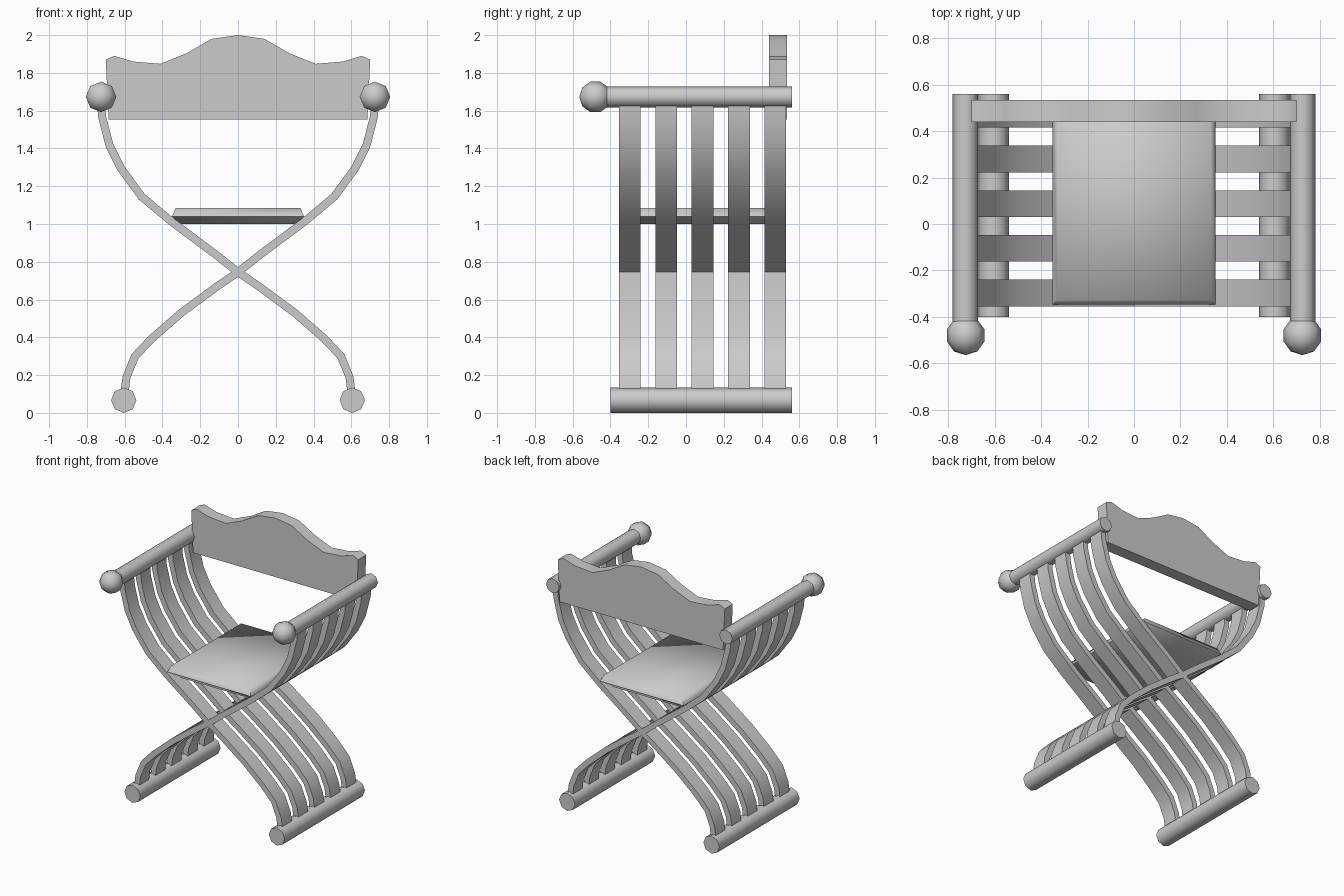
import bpy, bmesh
from math import radians
from mathutils import Matrix, Vector

cube = bpy.data.objects.get("Cube")
if cube:
    bpy.data.objects.remove(cube, do_unlink=True)

GREY = (0.6, 0.6, 0.6, 1.0)
grey = bpy.data.materials.new("light_grey")
grey.use_nodes = True
grey.diffuse_color = GREY
grey.node_tree.nodes["Principled BSDF"].inputs["Base Color"].default_value = GREY

ALONG_Y = Matrix.Rotation(radians(90), 4, 'X')


def finish(name, bm, angle=50, mirror=False):
    """Turn a bmesh into a smooth-shaded object, optionally mirrored across x."""
    bmesh.ops.recalc_face_normals(bm, faces=bm.faces)
    mesh = bpy.data.meshes.new(name)
    bm.to_mesh(mesh)
    bm.free()
    mesh.materials.append(grey)
    mesh.shade_smooth()
    mesh.set_sharp_from_angle(angle=radians(angle))
    obj = bpy.data.objects.new(name, mesh)
    bpy.context.collection.objects.link(obj)
    if mirror:
        obj.modifiers.new("Mirror", 'MIRROR').use_mirror_merge = False
    return obj


def rod(name, x, z, radius, y0, y1):
    """Eight-sided rail running front to back, on both sides."""
    bm = bmesh.new()
    place = Matrix.Translation((x, (y0 + y1) / 2, z)) @ ALONG_Y
    bmesh.ops.create_cone(bm, cap_ends=True, segments=8, radius1=radius,
                          radius2=radius, depth=y1 - y0, matrix=place)
    finish(name, bm, mirror=True)


def prism(name, outline, y0, y1):
    """Extrude an x-z outline from y0 to y1."""
    bm = bmesh.new()
    face = bm.faces.new([bm.verts.new((x, y0, z)) for x, z in outline])
    ext = bmesh.ops.extrude_face_region(bm, geom=[face])["geom"]
    bmesh.ops.translate(bm, vec=(0, y1 - y0, 0),
                        verts=[v for v in ext if isinstance(v, bmesh.types.BMVert)])
    return finish(name, bm)


def ribbon(path, thickness):
    """Outline of constant thickness around a centre line, with mitred bends."""
    pts = [Vector(p) for p in path]
    upper, lower = [], []
    for i, p in enumerate(pts):
        before = (p - pts[i - 1]).normalized() if i else None
        after = (pts[i + 1] - p).normalized() if i < len(pts) - 1 else None
        a, b = before or after, after or before
        tangent = (a + b).normalized()
        side = Vector((-tangent.y, tangent.x)) * thickness / 2 / tangent.dot(a)
        upper.append(p + side)
        lower.append(p - side)
    return upper + lower[::-1]


# Foot rails and arm rails
rod("foot_rails", 0.605, 0.067, 0.067, -0.40, 0.56)
rod("arm_rails", 0.726, 1.673, 0.055, -0.45, 0.56)

# Round knobs at the front of the arms
bm = bmesh.new()
bmesh.ops.create_uvsphere(bm, u_segments=8, v_segments=5, radius=0.085,
                          matrix=Matrix.Translation((0.725, -0.48, 1.673)) @ ALONG_Y)
finish("arm_knobs", bm, mirror=True)

# Crossing S-curved slats, five in each direction
s_curve = [(0.725, 1.65), (0.72, 1.57), (0.68, 1.415), (0.62, 1.295), (0.51, 1.145),
           (0.355, 1.015), (0.12, 0.84), (0, 0.745), (-0.11, 0.67), (-0.3, 0.53),
           (-0.455, 0.395), (-0.545, 0.3), (-0.59, 0.19), (-0.603, 0.09)]
for name, flip in (("slats_left_arm", 1), ("slats_right_arm", -1)):
    outline = ribbon([(x * flip, z) for x, z in s_curve], 0.042)
    slats = prism(name, outline, -0.355, -0.24)
    array = slats.modifiers.new("Array", 'ARRAY')
    array.count = 5
    array.use_relative_offset = False
    array.use_constant_offset = True
    array.constant_offset_displace = (0, 0.1925, 0)

# Seat cushion: three stacked rectangles (z, inset from the widest outline)
bm = bmesh.new()
rings = []
for z, inset in ((1.0, 0.045), (1.04, 0), (1.085, 0.02)):
    x, y0, y1 = 0.35 - inset, -0.347 + inset, 0.53 - inset
    rings.append([bm.verts.new(c) for c in
                  ((-x, y0, z), (x, y0, z), (x, y1, z), (-x, y1, z))])
bm.faces.new(rings[0][::-1])
bm.faces.new(rings[-1])
for low, high in zip(rings, rings[1:]):
    for i in range(4):
        j = (i + 1) % 4
        bm.faces.new((low[i], low[j], high[j], high[i]))
finish("seat", bm, angle=70)

# Backrest board with a wavy crest
half = [(0.685, 1.553), (0.70, 1.87), (0.655, 1.89), (0.555, 1.86), (0.41, 1.848),
        (0.27, 1.905), (0.14, 1.98)]
prism("backrest", half + [(0, 2.0)] + [(-x, z) for x, z in half[::-1]], 0.44, 0.535)
